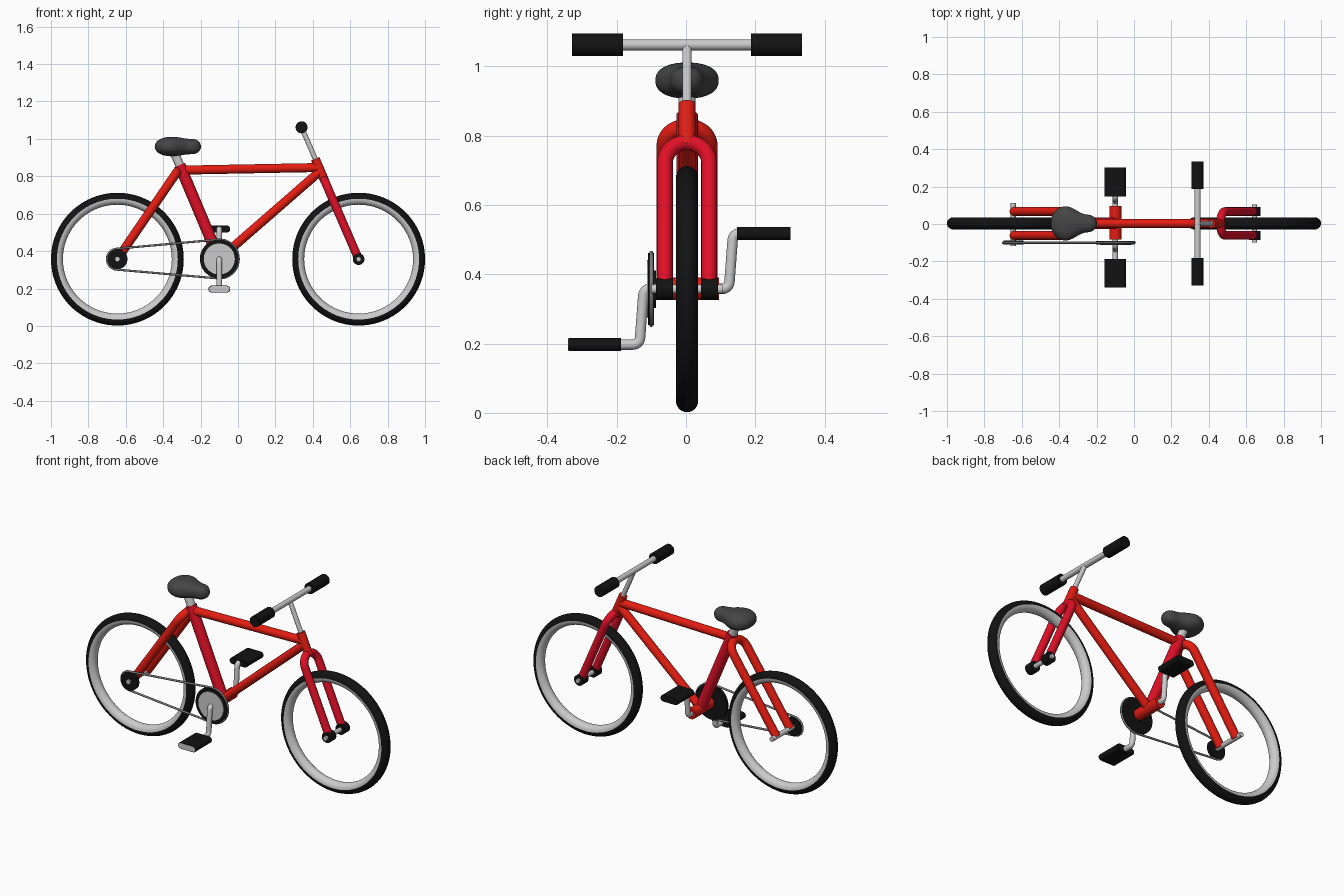
import bpy, bmesh
from math import sin, cos, pi, asin, copysign
from mathutils import Vector

if "Cube" in bpy.data.objects:
    bpy.data.objects.remove(bpy.data.objects["Cube"])

CY = 0.003                      # centre plane of the bike
BB = Vector((-0.10, CY, 0.358))  # crank axis
REAR = Vector((-0.645, CY, 0.357))
FRONT = Vector((0.645, CY, 0.357))
BAR = Vector((0.34, CY, 1.062))  # handlebar centre


def colour(name, r, g, b):
    m = bpy.data.materials.new(name)
    m.diffuse_color = (r, g, b, 1)
    m.use_nodes = True
    m.node_tree.nodes["Principled BSDF"].inputs["Base Color"].default_value = m.diffuse_color
    return m


RED = colour("red", 0.78, 0.012, 0.006)
CRIMSON = colour("crimson", 0.74, 0.005, 0.02)
BLACK = colour("black", 0.006, 0.006, 0.006)
CHARCOAL = colour("charcoal", 0.06, 0.06, 0.06)
STEEL = colour("steel", 0.2, 0.2, 0.2)


def finish(o, mat):
    if mat:
        o.data.materials.clear()
        o.data.materials.append(mat)
    bpy.ops.object.select_all(action='DESELECT')
    o.select_set(True)
    bpy.context.view_layer.objects.active = o
    if o.type == 'CURVE':
        bpy.ops.object.convert(target='MESH')
        o = bpy.context.view_layer.objects.active
    bpy.ops.object.shade_smooth_by_angle(angle=0.7)
    return o


def tube(name, pts, r, mat=None, cyclic=False, res=10):
    """Round bar of radius r swept along the points."""
    c = bpy.data.curves.new(name, 'CURVE')
    c.dimensions = '3D'
    c.bevel_depth = r
    c.bevel_resolution = res
    c.use_fill_caps = True
    s = c.splines.new('POLY')
    s.points.add(len(pts) - 1)
    for p, q in zip(s.points, pts):
        p.co = (*q, 1)
    s.use_cyclic_u = cyclic
    o = bpy.data.objects.new(name, c)
    bpy.context.collection.objects.link(o)
    return finish(o, mat)


def y_bar(name, at, y0, y1, r, mat=None, res=14):
    """Cylinder along y at the x, z of a point."""
    return tube(name, [(at.x, y0, at.z), (at.x, y1, at.z)], r, mat, res=res)


def mesh_object(name, bm, mat):
    bmesh.ops.recalc_face_normals(bm, faces=bm.faces)
    me = bpy.data.meshes.new(name)
    bm.to_mesh(me)
    bm.free()
    o = bpy.data.objects.new(name, me)
    bpy.context.collection.objects.link(o)
    return finish(o, mat)


def half_ring(name, at, start, mat):
    """Half-round section turned about the wheel axle."""
    bm = bmesh.new()
    vs = []
    for i in range(13):
        a = start + pi * i / 12
        vs.append(bm.verts.new((at.x + 0.323 + 0.032 * cos(a), CY + 0.032 * sin(a), at.z)))
    es = [bm.edges.new((vs[i], vs[(i + 1) % 13])) for i in range(13)]
    bmesh.ops.spin(bm, geom=vs + es, cent=at, axis=(0, 1, 0), angle=2 * pi,
                   steps=96, use_merge=True)
    bmesh.ops.remove_doubles(bm, verts=bm.verts, dist=1e-5)
    mesh_object(name, bm, mat)


def u_path(hub, top, w):
    """Hairpin running up from one side of a hub, over, and down the other."""
    d = (top - hub).normalized()
    c = top - d * w
    side = Vector((0, w, 0))
    arc = [c + side * cos(pi * i / 20) + d * w * sin(pi * i / 20) for i in range(21)]
    return [hub + side] + arc + [hub - side]


# wheels: black tyre outside, pale rim inside
for label, hub in (("rear", REAR), ("front", FRONT)):
    half_ring(label + "_tyre", hub, -pi / 2, BLACK)
    half_ring(label + "_rim", hub, pi / 2, None)

# fork and steering
steer = (FRONT - BAR).normalized()


def on_steer(z):
    return BAR + steer * ((z - BAR.z) / steer.z)


tube("fork", u_path(FRONT, on_steer(0.78), 0.064), 0.023, CRIMSON)
tube("head_tube", [on_steer(0.77), on_steer(0.893)], 0.024, RED)
tube("stem", [on_steer(0.87), BAR], 0.0135)
y_bar("handlebar", BAR, CY - 0.2, CY + 0.2, 0.016)
y_bar("front_axle", FRONT, CY - 0.102, CY + 0.102, 0.013)
for label, s in (("left", 1), ("right", -1)):
    y_bar(label + "_grip", BAR, CY + s * 0.185, CY + s * 0.332, 0.032, BLACK)
    y_bar(label + "_fork_end", FRONT, CY + s * 0.04, CY + s * 0.089, 0.031, BLACK)

# frame
SEAT_TOP = Vector((-0.312, CY, 0.86))
tube("seat_tube", [BB, SEAT_TOP], 0.031, CRIMSON)
tube("top_tube", [(-0.30, CY, 0.833), (0.435, CY, 0.847)], 0.024, RED)
tube("down_tube", [BB, (0.44, CY, 0.828)], 0.024, RED)
y_bar("bottom_bracket", BB, -0.083, 0.095, 0.032, RED)
tube("rear_stays", u_path(REAR, Vector((-0.325, CY, 0.825)), 0.064), 0.024, RED)
y_bar("rear_axle", REAR, -0.118, 0.112, 0.014)

# seat post and saddle
up = (SEAT_TOP - BB).normalized()
tube("seat_post", [SEAT_TOP - up * 0.03, SEAT_TOP + up * 0.09], 0.024)
sections = [(-0.441, 0.038, 0.020), (-0.428, 0.062, 0.034), (-0.405, 0.083, 0.046),
            (-0.375, 0.094, 0.052), (-0.345, 0.091, 0.053), (-0.315, 0.075, 0.050),
            (-0.285, 0.056, 0.043), (-0.26, 0.048, 0.041), (-0.235, 0.047, 0.041),
            (-0.215, 0.038, 0.034), (-0.202, 0.022, 0.020)]
bm = bmesh.new()
rings = []
for x, w, h in sections:
    ring = []
    for i in range(32):
        c, s = cos(2 * pi * i / 32), sin(2 * pi * i / 32)
        ring.append(bm.verts.new((x, CY + w * copysign(abs(c) ** 0.9, c),
                                  0.959 + h * copysign(abs(s) ** 0.85, s))))
    rings.append(ring)
for a, b in zip(rings, rings[1:]):
    for i in range(32):
        j = (i + 1) % 32
        bm.faces.new((a[i], a[j], b[j], b[i]))
for ring, x in ((rings[0], -0.446), (rings[-1], -0.196)):
    tip = bm.verts.new((x, CY, 0.959))
    for i in range(32):
        bm.faces.new((ring[i], ring[(i + 1) % 32], tip))
saddle = mesh_object("seat", bm, CHARCOAL)
sub = saddle.modifiers.new("smooth", 'SUBSURF')
sub.levels = sub.render_levels = 1

# chainring, sprocket and chain
y_bar("chainring", BB, -0.109, -0.092, 0.104, BLACK, 22)
y_bar("chainring_plate", BB, -0.113, -0.107, 0.083, None, 22)
y_bar("sprocket", REAR, -0.109, -0.087, 0.054, BLACK, 18)
r1, r2 = 0.056, 0.104
lean = pi / 2 + asin((r2 - r1) / (BB.x - REAR.x))
chain = []
for at, r, a0, a1 in ((BB, r2, lean, -lean), (REAR, r1, -lean, lean - 2 * pi)):
    for i in range(25):
        a = a0 + (a1 - a0) * i / 24
        chain.append((at.x + r * cos(a), -0.1, at.z + r * sin(a)))
tube("chain", chain, 0.006, STEEL, cyclic=True, res=3)


# cranks and pedals
def rounded(pts, r=0.022):
    """Polyline with its inner corners rounded off."""
    pts = [Vector(p) for p in pts]
    out = [pts[0]]
    for a, b, c in zip(pts, pts[1:], pts[2:]):
        p, q = b + (a - b).normalized() * r, b + (c - b).normalized() * r
        for i in range(9):
            t = i / 8
            out.append(p * (1 - t) ** 2 + b * 2 * t * (1 - t) + q * t * t)
    return out + [pts[-1]]


def pedal(name, y0, y1, z, half_w, half_h, mat):
    """Flat block with rounded long edges."""
    bm = bmesh.new()
    bmesh.ops.create_cube(bm, size=2)
    for v in bm.verts:
        v.co = (BB.x + v.co.x * half_w, (y0 + y1) / 2 + v.co.y * (y1 - y0) / 2,
                z + v.co.z * half_h)
    along = [e for e in bm.edges if abs(e.verts[0].co.y - e.verts[1].co.y) > 0.004
             and abs(e.verts[0].co.x - e.verts[1].co.x) < 1e-5
             and abs(e.verts[0].co.z - e.verts[1].co.z) < 1e-5]
    bmesh.ops.bevel(bm, geom=along, offset=half_h * 0.95, segments=6, profile=0.5,
                    affect='EDGES')
    mesh_object(name, bm, mat)


X = BB.x
tube("right_crank", rounded([(X, -0.08, BB.z), (X, -0.122, BB.z), (X, -0.134, 0.197),
                             (X, -0.20, 0.197)]), 0.015)
tube("left_crank", rounded([(X, 0.08, BB.z), (X, 0.124, BB.z), (X, 0.136, 0.518),
                            (X, 0.17, 0.518)]), 0.015)
pedal("right_pedal", -0.339, -0.187, 0.197, 0.058, 0.0185, BLACK)
pedal("right_pedal_end", -0.3405, -0.33, 0.197, 0.054, 0.0155, None)
pedal("left_pedal", 0.147, 0.301, 0.518, 0.058, 0.0185, BLACK)
